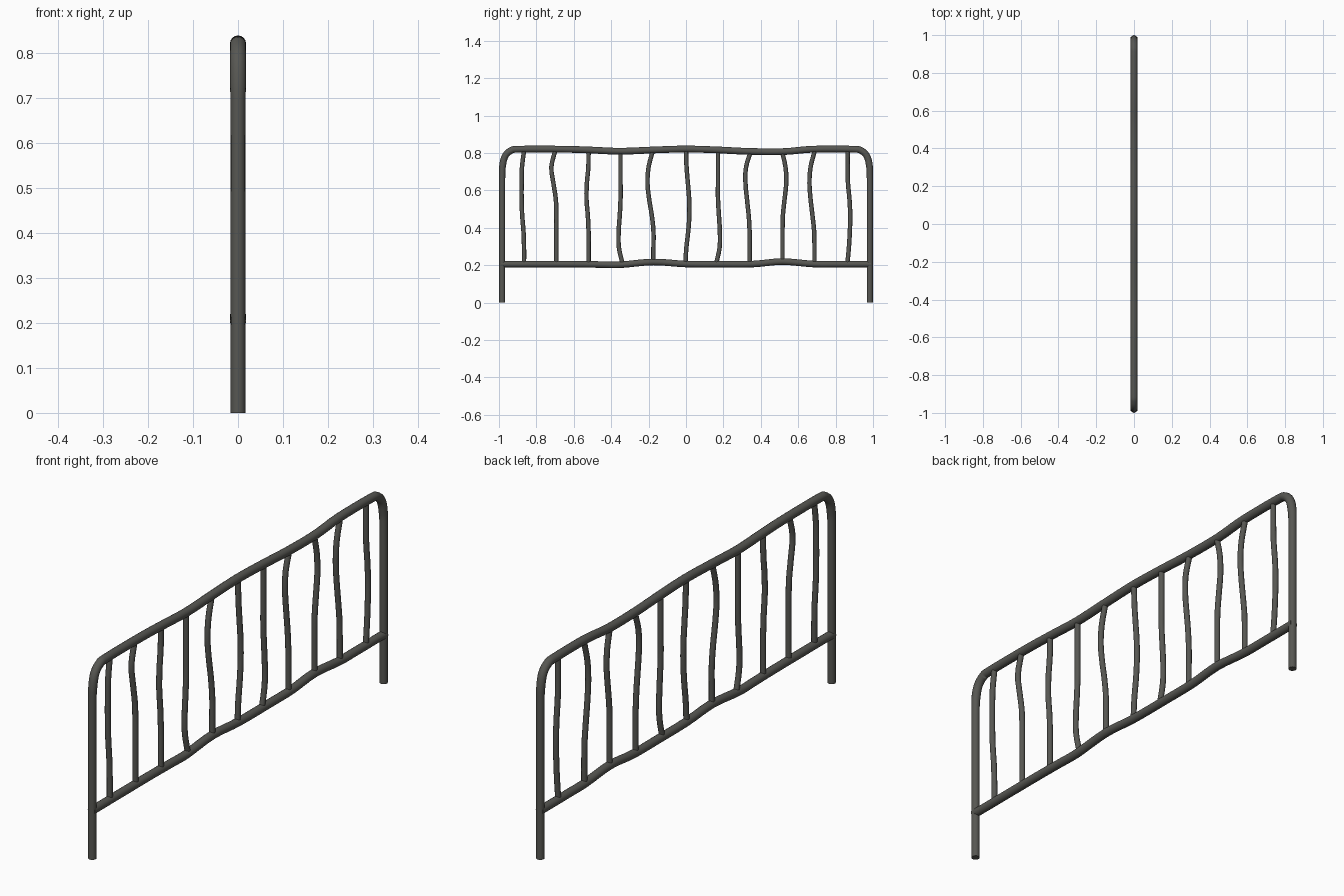
import bpy, bmesh, math
from mathutils import Vector

if "Cube" in bpy.data.objects:
    bpy.data.objects.remove(bpy.data.objects["Cube"])

metal = bpy.data.materials.new("dark grey metal")
metal.diffuse_color = (0.095, 0.095, 0.085, 1)
metal.use_nodes = True
metal.node_tree.nodes["Principled BSDF"].inputs["Base Color"].default_value = metal.diffuse_color


def spline(pts, steps):
    """Catmull-Rom through (y, z, radius) points."""
    p = [Vector(q) for q in pts]
    p = [2 * p[0] - p[1]] + p + [2 * p[-1] - p[-2]]
    out = []
    for i in range(1, len(p) - 2):
        a, b, c, d = p[i - 1:i + 3]
        for s in range(steps):
            t = s / steps
            out.append(0.5 * (2 * b + (c - a) * t + (2 * a - 5 * b + 4 * c - d) * t ** 2
                              + (3 * b - a - 3 * c + d) * t ** 3))
    return out + [p[-2]]


def tube(name, pts, sides=16, steps=4):
    """Capped round tube swept along a path in the x = 0 plane."""
    path = spline(pts, steps) if steps else [Vector(q) for q in pts]
    bm = bmesh.new()
    rings = []
    for i, q in enumerate(path):
        d = path[min(i + 1, len(path) - 1)] - path[max(i - 1, 0)]
        n = Vector((-d.y, d.x)).normalized()
        ring = []
        for k in range(sides):
            a = 2 * math.pi * k / sides
            u, v = math.cos(a) * q.z, math.sin(a) * q.z
            ring.append(bm.verts.new((u, q.x + n.x * v, q.y + n.y * v)))
        rings.append(ring)
    for r0, r1 in zip(rings, rings[1:]):
        for k in range(sides):
            j = (k + 1) % sides
            bm.faces.new((r0[k], r0[j], r1[j], r1[k]))
    bm.faces.new(rings[0])
    bm.faces.new(rings[-1])
    bmesh.ops.recalc_face_normals(bm, faces=bm.faces)
    for f in bm.faces:
        f.smooth = len(f.verts) == 4
    me = bpy.data.meshes.new(name)
    bm.to_mesh(me)
    bm.free()
    me.materials.append(metal)
    ob = bpy.data.objects.new(name, me)
    bpy.context.collection.objects.link(ob)


# Outer frame: two posts bent into the wavy top rail
P, R = 0.0165, 0.018
post = [(0.983, 0, P), (0.983, 0.35, P), (0.983, 0.66, P), (0.980, 0.735, R),
        (0.966, 0.785, R), (0.935, 0.813, R), (0.89, 0.82, R)]
rail = [(-0.66, 0.82, R), (-0.50, 0.815, R), (-0.35, 0.809, R), (-0.17, 0.816, R),
        (0, 0.821, R), (0.17, 0.816, R), (0.34, 0.808, R), (0.52, 0.807, R), (0.68, 0.82, R)]
tube("outer_frame", [(-y, z, r) for y, z, r in post] + rail + post[::-1])

# Bottom rail with two small humps
low = [(-0.99, 0.205), (-0.6, 0.205), (-0.45, 0.203), (-0.35, 0.202), (-0.175, 0.217),
       (0, 0.206), (0.2, 0.205), (0.36, 0.206), (0.515, 0.219), (0.68, 0.206),
       (0.8, 0.205), (0.99, 0.205)]
tube("bottom_rail", [(y, z, 0.0175) for y, z in low])

# Wavy balusters: base position and sideways offsets at even heights, bottom to top
bars = [
    (-0.866, (0, 0, -.003, -.010, -.013, -.013, -.011, 0)),
    (-0.693, (0, 0, 0, 0, -.003, -.016, -.027, -.007)),
    (-0.521, (0, 0, 0, -.004, -.011, -.009, -.001, 0)),
    (-0.350, (.010, -.009, -.010, -.004, 0, 0, 0, 0)),
    (-0.174, (0, 0, 0, -.009, -.023, -.032, -.026, -.004)),
    (0.0, (-.003, .002, .012, .018, .017, .010, .003, 0)),
    (0.171, (-.009, .009, .010, .005, 0, 0, 0, 0)),
    (0.340, (0, 0, 0, -.005, -.014, -.022, -.019, .007)),
    (0.516, (0, 0, 0, .002, .011, .020, .016, -.003)),
    (0.687, (0, 0, -.002, -.011, -.021, -.027, -.021, .001)),
    (0.864, (-.001, .007, .012, .014, .010, .002, 0, 0)),
]
for i, (y, offs) in enumerate(bars):
    tube(f"baluster_{i + 1}",
         [(y + o, 0.21 + 0.6 * k / 7, 0.0118) for k, o in enumerate(offs)], 12, 3)
